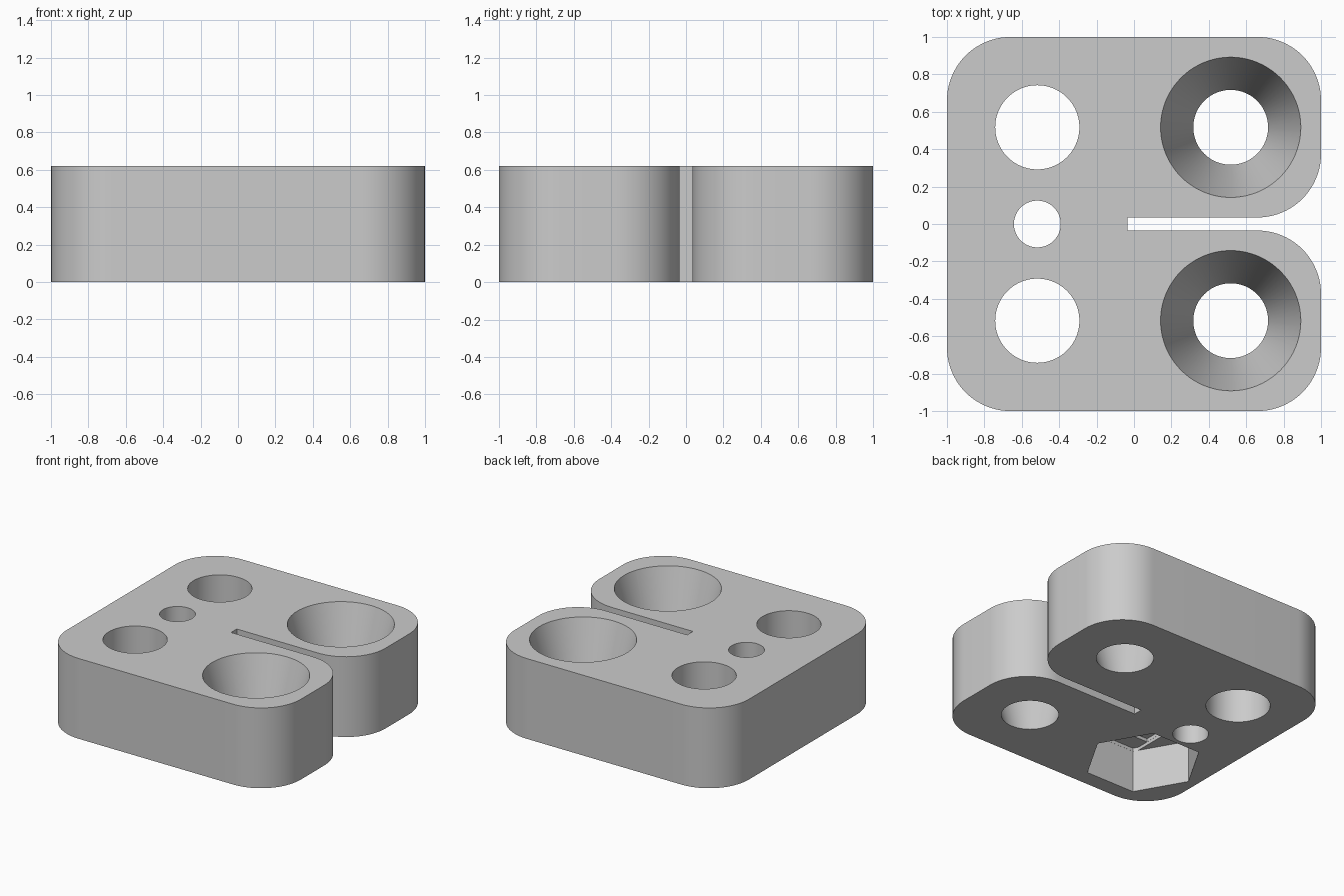
import bpy
import bmesh
from math import sin, cos, radians, sqrt, tau

old = bpy.data.objects.get("Cube")
if old:
    bpy.data.objects.remove(old, do_unlink=True)

HEIGHT = 0.62
PITCH = 0.517        # hole offset from the centre lines
SLOT = 0.035         # half width of the slot
RADIUS = 0.34        # corner rounding

grey = bpy.data.materials.new("light_grey")
grey.use_nodes = True
GREY = (0.6, 0.6, 0.6, 1)
grey.diffuse_color = GREY
grey.node_tree.nodes["Principled BSDF"].inputs["Base Color"].default_value = GREY


def loft(name, bottom, top, z0, z1):
    """Solid between two outlines with the same number of points."""
    bm = bmesh.new()
    low = [bm.verts.new((x, y, z0)) for x, y in bottom]
    high = [bm.verts.new((x, y, z1)) for x, y in top]
    bm.faces.new(low)
    bm.faces.new(high)
    n = len(low)
    for i in range(n):
        j = (i + 1) % n
        bm.faces.new((low[i], low[j], high[j], high[i]))
    bmesh.ops.recalc_face_normals(bm, faces=bm.faces)
    mesh = bpy.data.meshes.new(name)
    bm.to_mesh(mesh)
    bm.free()
    mesh.materials.append(grey)
    obj = bpy.data.objects.new(name, mesh)
    bpy.context.collection.objects.link(obj)
    return obj


def ring(cx, cy, r, n=80):
    return [(cx + r * cos(tau * i / n), cy + r * sin(tau * i / n)) for i in range(n)]


def corner(cx, cy, start, steps=20):
    angles = [radians(start - 90 * i / steps) for i in range(steps + 1)]
    return [(cx + RADIUS * cos(a), cy + RADIUS * sin(a)) for a in angles]


# Block outline: rounded square split by a slot on the +x side
far = 1 - RADIUS
near = SLOT + RADIUS
outline = [(-SLOT, SLOT), (-SLOT, -SLOT)]
for cx, cy, start in ((far, -near, 90), (far, -far, 0), (-far, -far, 270),
                      (-far, far, 180), (far, far, 90), (far, near, 0)):
    outline += corner(cx, cy, start)
block = loft("clamp_block", outline, outline, 0, HEIGHT)

cutters = []


def cut(bottom, top, z0, z1):
    cutters.append(loft("cutter", bottom, top, z0, z1))


# Tapered screw holes, and straight holes opposite them
EXTRA = 0.1
slope = (0.375 - 0.2) / HEIGHT
for side in (-1, 1):
    y = side * PITCH
    cut(ring(PITCH, y, 0.2 - slope * EXTRA), ring(PITCH, y, 0.375 + slope * EXTRA),
        -EXTRA, HEIGHT + EXTRA)
    hole = ring(-PITCH, y, 0.225)
    cut(hole, hole, -EXTRA, HEIGHT + EXTRA)
pin = ring(-PITCH, 0, 0.125)
cut(pin, pin, -EXTRA, HEIGHT + EXTRA)

# Hexagonal nut pocket from below, with two shallow steps in its ceiling
pocket = ring(-PITCH, -PITCH, 0.414, 6)
cut(pocket, pocket, -EXTRA, 0.325)

r, w = 0.413, 0.227
edge = (r - w) * sqrt(3)
tip = r * sqrt(3) / 2
quarter = [(w, edge), (r / 2, tip)]
half = quarter + [(-x, y) for x, y in reversed(quarter)]
step = half + [(-x, -y) for x, y in half]
step = [(x - PITCH, y - PITCH) for x, y in step]
cut(step, step, 0.25, 0.35)

s = 0.226
square = [(x - PITCH, y - PITCH) for x, y in ((s, s), (-s, s), (-s, -s), (s, -s))]
cut(square, square, 0.2, 0.375)

# Carve the block, then discard the cutters
bpy.ops.object.select_all(action='DESELECT')
block.select_set(True)
bpy.context.view_layer.objects.active = block
for cutter in cutters:
    mod = block.modifiers.new("carve", 'BOOLEAN')
    mod.operation = 'DIFFERENCE'
    mod.solver = 'EXACT'
    mod.object = cutter
    bpy.ops.object.modifier_apply(modifier=mod.name)
    bpy.data.objects.remove(cutter, do_unlink=True)

bpy.ops.object.shade_smooth_by_angle(angle=radians(30))
